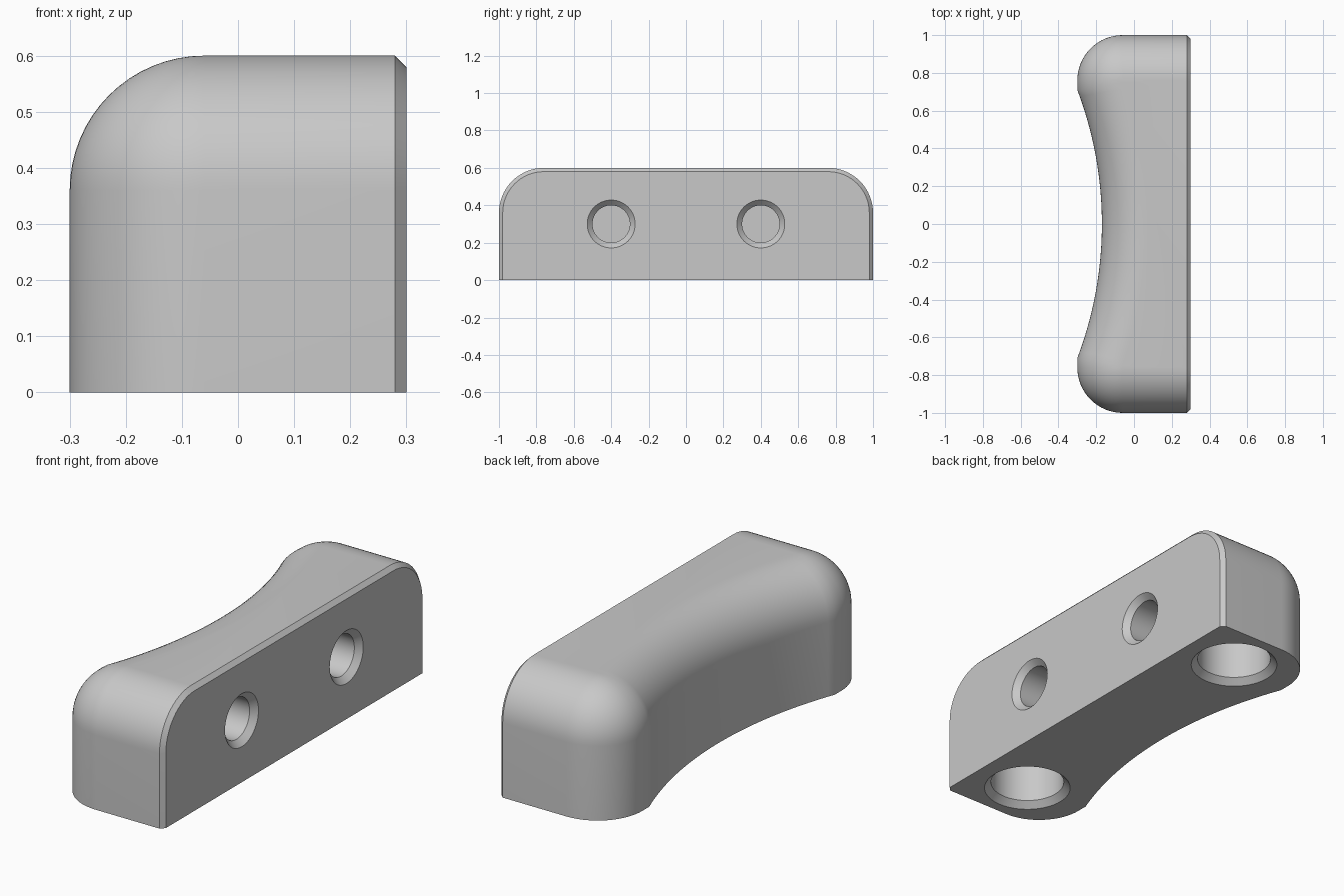
import bpy, bmesh
from math import pi, sin, cos, sqrt, asin, radians
from mathutils import Matrix

cube = bpy.data.objects.get("Cube")
if cube:
    bpy.data.objects.remove(cube, do_unlink=True)

BACK, FRONT, HALF, TOP = 0.3, -0.3, 1.0, 0.6   # extents
R, CH = 0.24, 0.02                             # rounding, chamfer
GRIP_R, GRIP_X = 2.0, -2.17                    # concave grip arc

grey = bpy.data.materials.new("grey")
grey.use_nodes = True
grey.diffuse_color = (0.58, 0.58, 0.58, 1)
grey.node_tree.nodes["Principled BSDF"].inputs["Base Color"].default_value = grey.diffuse_color


def make_object(name, bm):
    bmesh.ops.recalc_face_normals(bm, faces=bm.faces)
    mesh = bpy.data.meshes.new(name)
    bm.to_mesh(mesh)
    bm.free()
    mesh.materials.append(grey)
    obj = bpy.data.objects.new(name, mesh)
    bpy.context.collection.objects.link(obj)
    return obj


def layer(t):
    """Plan outline at fillet angle t, from one back edge round the grip to the other."""
    d, z = R * (1 - cos(t)), TOP - R + R * sin(t)
    r = R - d
    # Chamfered end, then rounded corner
    half = [(BACK, HALF - d - CH * cos(t), z - CH * sin(t)), (BACK - CH, HALF - d, z)]
    for i in range(17):
        a = pi / 2 * i / 16
        half.append((FRONT + R - r * sin(a), HALF - R + r * cos(a), z))
    # Concave arc from the corner to the middle
    radius = GRIP_R + d
    edge = asin(sqrt(radius ** 2 - (FRONT + d - GRIP_X) ** 2) / radius)
    for i in range(21):
        a = edge * (1 - i / 20)
        half.append((GRIP_X + radius * cos(a), radius * sin(a), z))
    return half + [(x, -y, z) for x, y, z in reversed(half[:-1])]


# Body: stacked outlines with a rounded top edge
bm = bmesh.new()
steps = 16
layers = [[(x, y, 0) for x, y, z in layer(0)]]
layers += [layer(pi / 2 * i / steps) for i in range(steps + 1)]
rings = [[bm.verts.new(p) for p in ring] for ring in layers]
for low, high in zip(rings, rings[1:]):
    for i in range(len(low) - 1):
        bm.faces.new((low[i], low[i + 1], high[i + 1], high[i]))
top = rings[-1]
bm.faces.new(rings[0])
bm.faces.new(top[1:-1])
bm.faces.new((top[0], top[1], top[-2], top[-1]))
bm.faces.new([r[0] for r in rings] + [r[-1] for r in reversed(rings)])
bmesh.ops.remove_doubles(bm, verts=bm.verts, dist=0.0001)
bmesh.ops.dissolve_degenerate(bm, edges=bm.edges, dist=0.0001)
body = make_object("grip_body", bm)


def add_hole(bm, matrix, radius, depth, sink, sides=64):
    """Countersunk blind hole running up its local z from the surface."""
    profile = [(radius + sink + 0.01, -0.01), (radius, sink), (radius, depth)]
    rings = [[bm.verts.new(matrix @ Matrix.Rotation(2 * pi * i / sides, 4, 'Z')
                           @ Matrix.Translation((r, 0, z)).translation)
              for i in range(sides)] for r, z in profile]
    for a, b in zip(rings, rings[1:]):
        for i in range(sides):
            j = (i + 1) % sides
            bm.faces.new((a[i], a[j], b[j], b[i]))
    bm.faces.new(rings[0])
    bm.faces.new(rings[-1])


# Screw holes in the back and larger holes underneath
bm = bmesh.new()
for side in (-1, 1):
    back = Matrix.Translation((BACK, 0.4 * side, 0.3)) @ Matrix.Rotation(-pi / 2, 4, 'Y')
    add_hole(bm, back, 0.1, 0.3, 0.028)
    add_hole(bm, Matrix.Translation((0.02, 0.75 * side, 0)), 0.17, 0.3, 0.03)
cutter = make_object("hole_cutter", bm)
cutter.hide_render = True

cut = body.modifiers.new("holes", 'BOOLEAN')
cut.operation, cut.solver, cut.object = 'DIFFERENCE', 'EXACT', cutter
bpy.ops.object.select_all(action='DESELECT')
bpy.context.view_layer.objects.active = body
body.select_set(True)
bpy.ops.object.modifier_apply(modifier=cut.name)
bpy.data.objects.remove(cutter, do_unlink=True)
bpy.ops.object.shade_smooth_by_angle(angle=radians(30))
